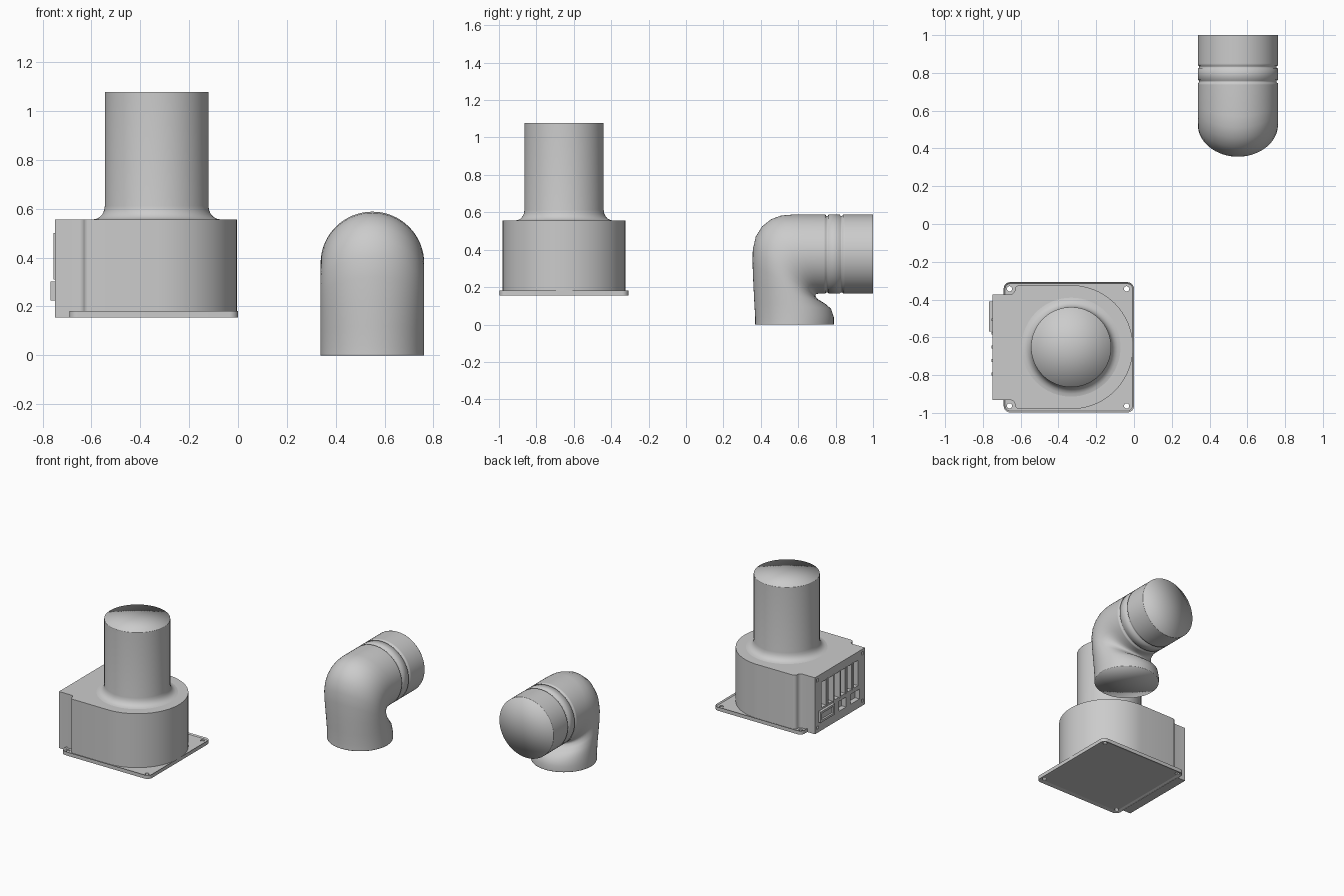
import bpy, bmesh, math
from mathutils import Vector

if "Cube" in bpy.data.objects:
    bpy.data.objects.remove(bpy.data.objects["Cube"])

grey = bpy.data.materials.new("light_grey")
grey.use_nodes = True
grey.diffuse_color = (0.6, 0.6, 0.6, 1)
grey.node_tree.nodes["Principled BSDF"].inputs["Base Color"].default_value = (0.6, 0.6, 0.6, 1)

CX, CY = -0.333, -0.652      # axis of the upright pipe


def finish(name, bm):
    bmesh.ops.recalc_face_normals(bm, faces=bm.faces)
    mesh = bpy.data.meshes.new(name)
    bm.to_mesh(mesh)
    bm.free()
    mesh.materials.append(grey)
    ob = bpy.data.objects.new(name, mesh)
    bpy.context.collection.objects.link(ob)
    return ob


def activate(ob):
    bpy.ops.object.select_all(action='DESELECT')
    ob.select_set(True)
    bpy.context.view_layer.objects.active = ob


def smooth(ob, angle=None):
    activate(ob)
    if angle:
        bpy.ops.object.shade_smooth_by_angle(angle=math.radians(angle))
    else:
        bpy.ops.object.shade_smooth()


def prism(bm, points, z0, z1):
    face = bm.faces.new([bm.verts.new((x, y, z0)) for x, y in points])
    res = bmesh.ops.extrude_face_region(bm, geom=[face])
    for v in res["geom"]:
        if isinstance(v, bmesh.types.BMVert):
            v.co.z = z1


def box(bm, x0, x1, y0, y1, z0, z1):
    prism(bm, [(x0, y0), (x1, y0), (x1, y1), (x0, y1)], z0, z1)


def arc(cx, cy, r, a0, a1, n):
    return [(cx + r * math.cos(math.radians(a0 + (a1 - a0) * i / n)),
             cy + r * math.sin(math.radians(a0 + (a1 - a0) * i / n))) for i in range(n + 1)]


def cut(ob, bm):
    cutter = finish("cutter", bm)
    cutter.hide_render = True
    mod = ob.modifiers.new("cut", 'BOOLEAN')
    mod.object = cutter
    mod.operation = 'DIFFERENCE'
    mod.solver = 'EXACT'
    activate(ob)
    bpy.ops.object.modifier_apply(modifier=mod.name)
    bpy.data.objects.remove(cutter)


def loft(bm, rings, cap_start, cap_end):
    rows = [[bm.verts.new(p) for p in ring] for ring in rings]
    n = len(rows[0])
    for a, b in zip(rows, rows[1:]):
        for i in range(n):
            j = (i + 1) % n
            bm.faces.new((a[i], a[j], b[j], b[i]))
    for row, wanted in ((rows[0], cap_start), (rows[-1], cap_end)):
        if wanted:
            mid = bm.verts.new(sum((v.co for v in row), Vector()) / n)
            for i in range(n):
                bm.faces.new((row[i], row[(i + 1) % n], mid))


# Mounting plate with a lip above and a recess below
bm = bmesh.new()
R, X0, X1, Y0, Y1 = 0.035, -0.69, 0.0, -0.998, -0.308
corners = [(X1 - R, Y1 - R), (X0 + R, Y1 - R), (X0 + R, Y0 + R), (X1 - R, Y0 + R)]
outline = []
for k, (x, y) in enumerate(corners):
    outline += arc(x, y, R, 90 * k, 90 * k + 90, 8)
prism(bm, outline, 0.155, 0.181)
bm.normal_update()
bmesh.ops.recalc_face_normals(bm, faces=bm.faces)
for face in [f for f in bm.faces if abs(f.normal.z) > 0.9]:
    up = face.normal.z > 0
    bmesh.ops.inset_region(bm, faces=[face], thickness=0.008 if up else 0.022)
    for v in face.verts:
        v.co.z += -0.008 if up else 0.008
plate = finish("mounting_plate", bm)
bm = bmesh.new()
for x, y in corners:
    prism(bm, arc(x - 0.004, y, 0.014, 0, 337.5, 15), 0.1, 0.25)
cut(plate, bm)
smooth(plate, 35)

# Housing: round at one end, narrowing through fillets to a square panel end
half = ([(-0.75, 0.28), (-0.655, 0.28)]
        + arc(-0.655, 0.305, 0.025, -90, 0, 5)[1:]
        + arc(-0.608, 0.305, 0.022, 180, 90, 5)[1:])
profile = [(x, CY + y) for x, y in half] + arc(CX, CY, 0.328, 90, -90, 48)
profile += [(x, CY - y) for x, y in reversed(half)]
bm = bmesh.new()
prism(bm, profile, 0.168, 0.555)
housing = finish("housing", bm)

# Panel openings: louvre slots, ports and screw holes
bm = bmesh.new()
for i in range(6):
    y = -0.855 + i * 0.072
    box(bm, -0.8, -0.71, y, y + 0.05, 0.315, 0.495)
for y0, y1 in ((-0.87, -0.77), (-0.72, -0.64)):
    box(bm, -0.8, -0.715, y0, y1, 0.215, 0.285)
for y in (-0.905, -0.4):
    for z in (0.19, 0.525):
        box(bm, -0.8, -0.73, y - 0.01, y + 0.01, z - 0.01, z + 0.01)
cut(housing, bm)
smooth(housing, 35)

# Foot under the panel end
bm = bmesh.new()
box(bm, -0.75, -0.685, CY - 0.28, CY + 0.28, 0.155, 0.169)
finish("panel_foot", bm)

# Louvre blades standing slightly proud of the panel
bm = bmesh.new()
for i in range(5):
    y = -0.802 + i * 0.072
    box(bm, -0.755, -0.745, y, y + 0.015, 0.31, 0.5)
finish("louvre_blades", bm)

# Socket on the panel
bm = bmesh.new()
box(bm, -0.768, -0.74, -0.57, -0.41, 0.225, 0.302)
socket = finish("panel_socket", bm)
bm = bmesh.new()
box(bm, -0.8, -0.755, -0.555, -0.425, 0.24, 0.287)
cut(socket, bm)

# Upright pipe with a flared foot
bm = bmesh.new()
flare = [(0.262, 0.556), (0.247, 0.559), (0.233, 0.566), (0.222, 0.578),
         (0.215, 0.593), (0.212, 0.612), (0.212, 1.074), (0.212, 1.077)]
loft(bm, [[(x, y, z) for x, y in arc(CX, CY, r, 0, 354.375, 63)] for r, z in flare],
     False, True)
smooth(finish("upright_pipe", bm))

# Elbow pipe: rings given by inner (y, z) and outer (y, z) points
bend = [(0.79, 0, 0.37, 0), (0.79, 0.004, 0.37, 0.004), (0.79, 0.04, 0.37, 0.04),
        (0.775, 0.085, 0.365, 0.12), (0.742, 0.113, 0.36, 0.22),
        (0.71, 0.132, 0.356, 0.32), (0.694, 0.148, 0.357, 0.40),
        (0.691, 0.157, 0.373, 0.47), (0.697, 0.163, 0.407, 0.525),
        (0.708, 0.165, 0.455, 0.563), (0.722, 0.165, 0.51, 0.583),
        (0.733, 0.165, 0.57, 0.588), (0.737, 0.165, 0.737, 0.588)]
rings = [(s, 0.212) for s in bend]
for y in (0.745, 0.822):     # two shallow grooves
    for dy, d in ((0, 0), (0.005, 0.007), (0.013, 0.007), (0.018, 0)):
        rings.append(((y + dy, 0.165 + d, y + dy, 0.588 - d), 0.212 - d))
for y in (0.85, 0.997, 1.0):
    rings.append(((y, 0.165, y, 0.588), 0.212))
bm = bmesh.new()
loops = []
for (iy, iz, oy, oz), w in rings:
    loops.append([(0.55 + w * s, (iy + oy) / 2 + (oy - iy) / 2 * c, (iz + oz) / 2 + (oz - iz) / 2 * c)
                  for c, s in arc(0, 0, 1, 0, 354.375, 63)])
loft(bm, loops, True, True)
smooth(finish("elbow_pipe", bm))
